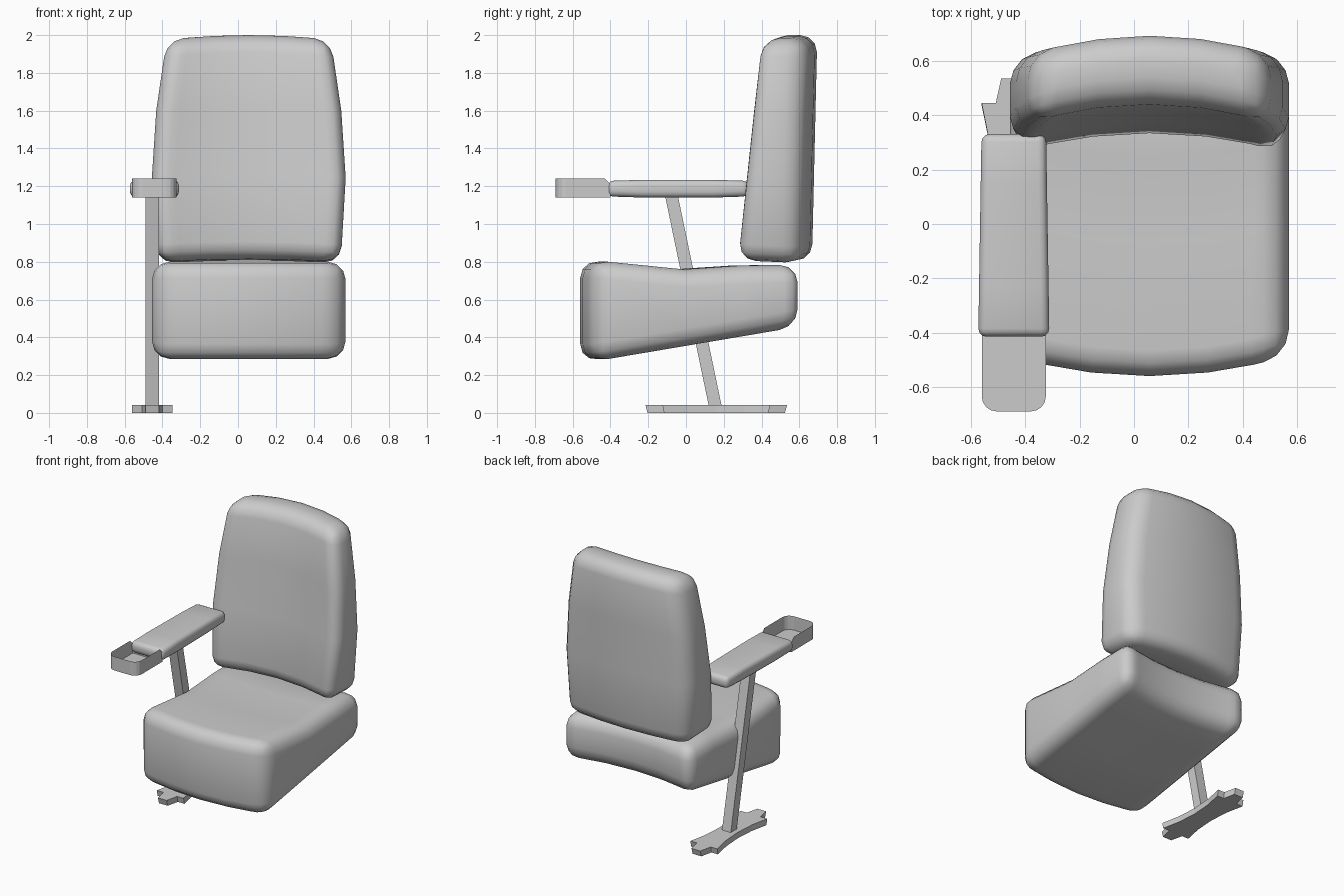
import bpy, bmesh, math

if "Cube" in bpy.data.objects:
    bpy.data.objects.remove(bpy.data.objects["Cube"])


def finish(name, bm, smooth):
    bmesh.ops.recalc_face_normals(bm, faces=bm.faces)
    for f in bm.faces:
        f.smooth = smooth
    mesh = bpy.data.meshes.new(name)
    bm.to_mesh(mesh)
    bm.free()
    obj = bpy.data.objects.new(name, mesh)
    bpy.context.collection.objects.link(obj)
    return obj


def cushion(name, cuts, shape, radius, segments=3):
    """Cube in -1..1 with loop cuts, bent by shape(u, v, w), edges rounded."""
    bm = bmesh.new()
    bmesh.ops.create_cube(bm, size=2)
    for axis, values in enumerate(cuts):
        for c in values:
            co, no = [0, 0, 0], [0, 0, 0]
            co[axis], no[axis] = c, 1
            bmesh.ops.bisect_plane(bm, geom=bm.verts[:] + bm.edges[:] + bm.faces[:],
                                   plane_co=co, plane_no=no)
    bm.normal_update()
    rim = [e for e in bm.edges if e.calc_face_angle(0) > 1]
    for v in bm.verts:
        v.co = shape(*v.co)
    bmesh.ops.recalc_face_normals(bm, faces=bm.faces)
    bmesh.ops.bevel(bm, geom=rim, offset=radius, offset_type='OFFSET', segments=segments,
                    profile=0.5, affect='EDGES', clamp_overlap=True)
    return finish(name, bm, True)


def loft(name, lower, upper, cap_top=True):
    """Closed prism between two matching rings."""
    bm = bmesh.new()
    a = [bm.verts.new(p) for p in lower]
    b = [bm.verts.new(p) for p in upper]
    for i in range(len(a)):
        j = (i + 1) % len(a)
        bm.faces.new((a[i], a[j], b[j], b[i]))
    bm.faces.new(a[::-1])
    if cap_top:
        bm.faces.new(b)
    return finish(name, bm, False)


def interp(t, pts):
    """Piecewise linear lookup."""
    for (t0, a), (t1, b) in zip(pts, pts[1:]):
        if t <= t1 + 1e-5:
            return a + (b - a) * (t - t0) / (t1 - t0)
    return pts[-1][1]


CX = 0.057   # middle of the cushions
AX = -0.4425  # middle of the armrest
PX = -0.454  # middle of the post and foot


# Seat: bowed towards the front, dipped top, sloping underside
def seat_shape(u, v, w):
    y = -0.01 + 0.55 * v + 0.075 * u * u
    top = interp(v, [(-1, 0.81), (-0.1, 0.76), (0.45, 0.78), (1, 0.785)])
    bottom = 0.362 + 0.093 * v
    return CX + 0.513 * u, y, top if w > 0 else bottom


cushion("seat", [(-0.75, -0.42, 0, 0.42, 0.75), (-0.1, 0.45), ()], seat_shape, 0.095)


# Backrest: bowed towards the rear, narrowing and thinning upwards
def back_shape(u, v, w):
    t = (w + 1) / 2
    half = interp(t, [(0, 0.487), (0.38, 0.513), (0.68, 0.49), (1, 0.435)])
    front, rear = 0.325 + 0.125 * t, 0.667 + 0.028 * t
    y = (front if v < 0 else rear) - 0.07 * u * u
    z = 0.803 + 1.197 * t - (0.025 * t + 0.015 * (1 - t)) * u * u
    if v < 0:
        z += 0.015 * (1 - t)
    return CX + half * u, y, z


cushion("backrest", [(-0.75, -0.42, 0, 0.42, 0.75), (), (-0.24, 0.36)], back_shape, 0.09)


# Armrest pad: slightly wider at the front, gently domed
def arm_shape(u, v, w):
    half = 0.125 - 0.006 * v
    z = 1.187 + w * (0.049 - 0.008 * v * v)
    return AX + half * u, -0.042 + 0.373 * v, z


cushion("armrest", [(), (-0.5, 0.5), ()], arm_shape, 0.03)

# Cup tray: thin open shell with rounded front corners
outline = [(AX + 0.118, -0.40)]
for sx, start in ((1, 0), (-1, 90)):
    for k in range(5):
        a = math.radians(start + k * 22.5)
        outline.append((AX + sx * 0.063 + 0.055 * math.cos(a), -0.635 - 0.055 * math.sin(a)))
outline.append((AX - 0.118, -0.40))
outline.insert(1, (AX + 0.118, -0.43))
outline.insert(-1, (AX - 0.118, -0.43))
loft("cup_tray", [(x, y, 1.14) for x, y in outline],
     [(x, y, 1.21 if y > -0.42 else 1.24) for x, y in outline], cap_top=False)


# Slanted post
def post_ring(y, z):
    return [(PX + sx * 0.035, y + sy * 0.034, z)
            for sx, sy in ((-1, -1), (1, -1), (1, 1), (-1, 1))]


loft("post", post_ring(0.156, 0.03), post_ring(-0.077, 1.15))

# Floor foot: waisted plate with a tongue at each end
quarter = [(0.07, 0.0), (0.08, 0.15), (0.107, 0.285), (0.055, 0.285), (0.035, 0.375)]
half_side = [(x, -y) for x, y in quarter[:0:-1]] + quarter
foot = half_side + [(-x, y) for x, y in reversed(half_side)]
loft("foot", [(PX + x, 0.16 + y * 0.97, 0) for x, y in foot],
     [(PX + x, 0.16 + y, 0.043) for x, y in foot])
